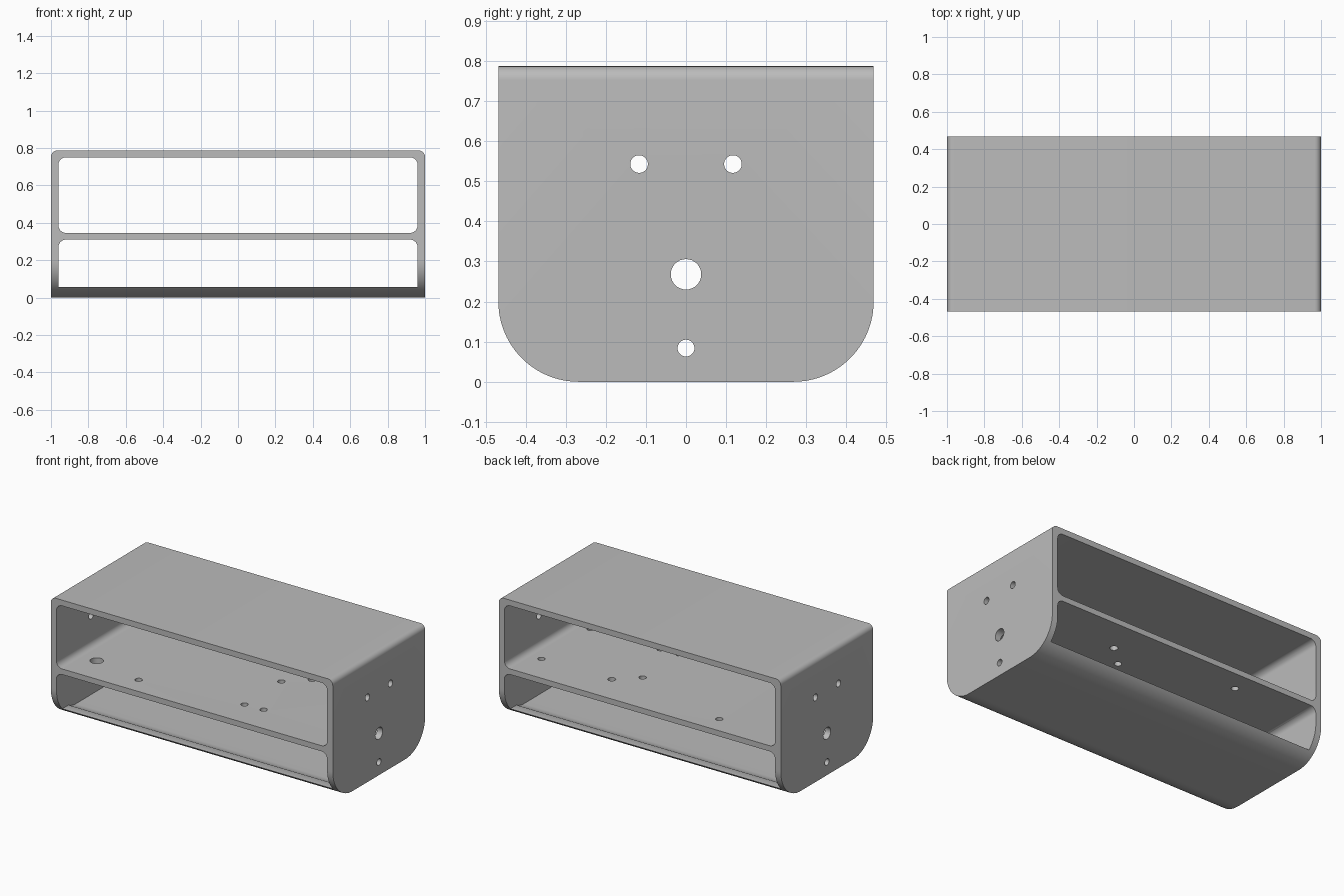
import bpy, bmesh, math
from mathutils import Vector

cube = bpy.data.objects.get("Cube")
if cube:
    bpy.data.objects.remove(cube, do_unlink=True)

HALF_X, HALF_Y, TOP = 1.0, 0.468, 0.787
WALL = 0.037
CURVE = 0.2                      # rounded lower long edges
LIP = 0.057                      # height of the tray lip
SHELF_LOW, SHELF_TOP = 0.31, 0.346
INNER_X = 0.96

grey = bpy.data.materials.new("plain_grey")
grey.use_nodes = True
COLOUR = (0.5, 0.5, 0.5, 1)
grey.diffuse_color = COLOUR
grey.node_tree.nodes["Principled BSDF"].inputs["Base Color"].default_value = COLOUR


def rounded_profile(half, low, high, r_low, r_high, steps=12):
    """Counter-clockwise rectangle outline with rounded bottom and top corners."""
    points = []
    corners = [(1, low, r_low, -90), (1, high, r_high, 0),
               (-1, high, r_high, 90), (-1, low, r_low, 180)]
    for side, level, r, start in corners:
        if r == 0:
            points.append((side * half, level))
            continue
        cu = side * (half - r)
        cv = level + r if level == low else level - r
        for i in range(steps + 1):
            a = math.radians(start + 90 * i / steps)
            points.append((cu + r * math.cos(a), cv + r * math.sin(a)))
    return points


def prism(name, points, axis, half_length):
    """Extrude a (sideways, up) outline along the x or y axis."""
    bm = bmesh.new()
    if axis == "x":
        verts = [bm.verts.new((-half_length, u, v)) for u, v in points]
        move = Vector((2 * half_length, 0, 0))
    else:
        verts = [bm.verts.new((u, -half_length, v)) for u, v in points]
        move = Vector((0, 2 * half_length, 0))
    face = bm.faces.new(verts)
    extruded = bmesh.ops.extrude_face_region(bm, geom=[face])["geom"]
    moved = [g for g in extruded if isinstance(g, bmesh.types.BMVert)]
    bmesh.ops.translate(bm, verts=moved, vec=move)
    bmesh.ops.recalc_face_normals(bm, faces=bm.faces)
    return finish(name, bm)


def finish(name, bm):
    mesh = bpy.data.meshes.new(name)
    bm.to_mesh(mesh)
    bm.free()
    mesh.materials.append(grey)
    obj = bpy.data.objects.new(name, mesh)
    bpy.context.collection.objects.link(obj)
    return obj


def drill(name, centre, radius, length, axis):
    bpy.ops.mesh.primitive_cylinder_add(
        vertices=32, radius=radius, depth=length, location=centre,
        rotation=(0, math.pi / 2, 0) if axis == "x" else (0, 0, 0))
    obj = bpy.context.object
    obj.name = name
    obj.data.materials.append(grey)
    return obj


def cut(target, cutter):
    mod = target.modifiers.new("cut", "BOOLEAN")
    mod.operation = "DIFFERENCE"
    mod.solver = "EXACT"
    mod.object = cutter
    bpy.context.view_layer.objects.active = target
    bpy.ops.object.modifier_apply(modifier=mod.name)
    bpy.data.objects.remove(cutter, do_unlink=True)


# Outer shell with rounded lower edges
body = prism("enclosure_body", rounded_profile(HALF_Y, 0, TOP, CURVE, 0, 24), "x", HALF_X)

# Round the upper edges at the two ends
bm = bmesh.new()
bm.from_mesh(body.data)
ends = [e for e in bm.edges
        if all(v.co.z > TOP - 0.001 for v in e.verts)
        and abs(e.verts[0].co.x - e.verts[1].co.x) < 0.001]
bmesh.ops.bevel(bm, geom=ends, offset=0.035, segments=8, profile=0.5, affect="EDGES")
bm.to_mesh(body.data)
bm.free()

# Upper and lower bays, open front and back
cut(body, prism("upper_bay", rounded_profile(INNER_X, SHELF_TOP, TOP - WALL, 0.04, 0.04), "y", 1))
cut(body, prism("lower_bay", rounded_profile(INNER_X, LIP, SHELF_LOW, 0, 0.04), "y", 1))

# Hollow of the floor, following the outer curve inside the lip
cut(body, prism("floor_hollow",
                rounded_profile(HALF_Y - WALL, WALL, 0.25, CURVE - WALL, 0, 24), "x", INNER_X))

# Mounting holes through both end walls
for y, z, r in [(-0.117, 0.543, 0.022), (0.117, 0.543, 0.022),
                (0, 0.268, 0.038), (0, 0.084, 0.021)]:
    cut(body, drill("end_hole", (0, y, z), r, 3, "x"))

# Cable hole and fixing holes through the shelf
shelf_z = (SHELF_LOW + SHELF_TOP) / 2
for x, y, r in [(-0.82, -0.26, 0.04), (-0.47, -0.335, 0.022), (-0.47, 0.335, 0.022),
                (0.228, -0.26, 0.022), (0.36, -0.255, 0.022), (0.222, 0.122, 0.022),
                (0.355, 0.245, 0.024), (0.85, 0.25, 0.022), (0.85, -0.25, 0.022)]:
    cut(body, drill("shelf_hole", (x, y, shelf_z), r, 0.15, "z"))

# Smooth the curves and keep the edges crisp
bpy.ops.object.select_all(action="DESELECT")
body.select_set(True)
bpy.context.view_layer.objects.active = body
bpy.ops.object.shade_smooth_by_angle(angle=math.radians(30))
